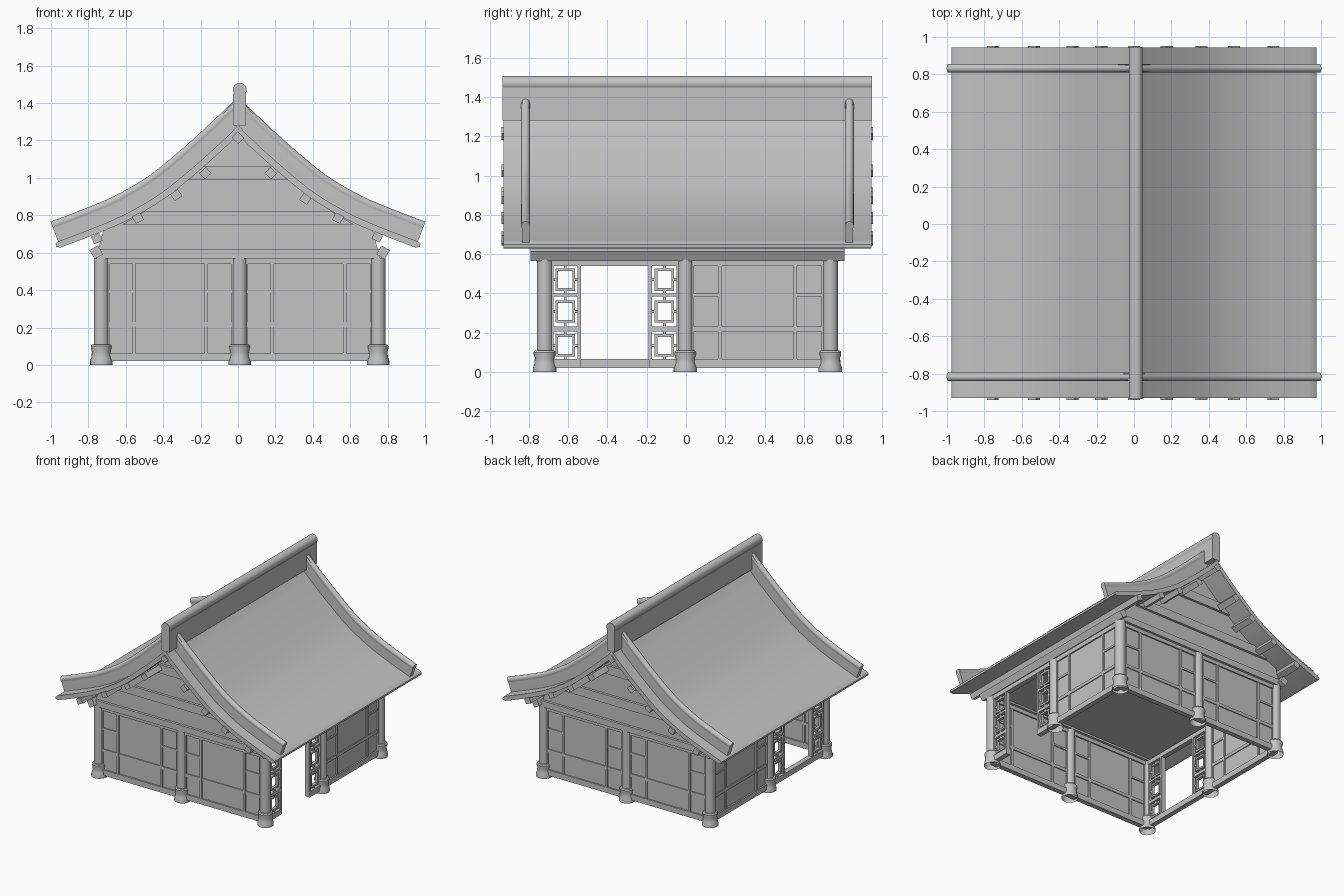
import bpy, bmesh, math
from mathutils import Vector, Matrix

if "Cube" in bpy.data.objects:
    bpy.data.objects.remove(bpy.data.objects["Cube"], do_unlink=True)

CX, CY = 0.009, 0.0075   # middle of the walls
PX, PY = 0.74, 0.7275    # post spacing
MID_Y = CY - 0.011       # middle post on the long sides
grey = bpy.data.materials.new("plain_grey")
grey.use_nodes = True
grey.diffuse_color = (0.55, 0.55, 0.55, 1)
grey.node_tree.nodes["Principled BSDF"].inputs["Base Color"].default_value = grey.diffuse_color


def finish(name, bm, smooth=True):
    bmesh.ops.recalc_face_normals(bm, faces=bm.faces)
    me = bpy.data.meshes.new(name)
    bm.to_mesh(me)
    bm.free()
    me.materials.append(grey)
    ob = bpy.data.objects.new(name, me)
    bpy.context.scene.collection.objects.link(ob)
    if smooth:
        bpy.ops.object.select_all(action='DESELECT')
        ob.select_set(True)
        bpy.context.view_layer.objects.active = ob
        bpy.ops.object.shade_smooth_by_angle(angle=math.radians(30))


def loft(bm, rings, caps=True):
    """Skin a row of closed rings and optionally cap both ends."""
    vs = [[bm.verts.new(p) for p in r] for r in rings]
    n = len(vs[0])
    for a, b in zip(vs, vs[1:]):
        for i in range(n):
            j = (i + 1) % n
            bm.faces.new((a[i], a[j], b[j], b[i]))
    if caps:
        bm.faces.new(vs[0])
        bm.faces.new(vs[-1])


def prism(bm, profile, y0, y1):
    loft(bm, [[(x, y, z) for x, z in profile] for y in (y0, y1)])


def box(bm, lo, hi, tilt=0):
    lo, hi = Vector(lo), Vector(hi)
    m = Matrix.Translation((lo + hi) / 2) @ Matrix.Rotation(tilt, 4, 'Y') @ Matrix.Diagonal((*(hi - lo), 1))
    bmesh.ops.create_cube(bm, size=1, matrix=m)


# Roof curve: smooth path through a few points, with normals
KEYS = [(-0.05, 1.375), (0.13, 1.205), (0.27, 1.08), (0.436, 0.947),
        (0.628, 0.835), (0.824, 0.752), (0.975, 0.695)]


def spline(keys, steps=5):
    k = [Vector(p) for p in keys]
    k = [2 * k[0] - k[1]] + k + [2 * k[-1] - k[-2]]
    out = []
    for a, b, c, d in zip(k, k[1:], k[2:], k[3:]):
        for s in range(steps):
            t = s / steps
            out.append(0.5 * (2 * b + (c - a) * t + (2 * a - 5 * b + 4 * c - d) * t * t
                              + (3 * b - a - 3 * c + d) * t ** 3))
    return out + [k[-2]]


path = spline(KEYS)
normals = []
for i in range(len(path)):
    d = (path[min(i + 1, len(path) - 1)] - path[max(i - 1, 0)]).normalized()
    normals.append(Vector((-d.y, d.x)))


def offset(depth, apex):
    """Right half of a line lying below the roof curve, starting at the apex."""
    return [Vector((0, apex))] + [q for q in (p - depth * n for p, n in zip(path, normals)) if q.x > 0.01]


def mirrored(half):
    """Whole line from left eave to right eave, sharing the middle point."""
    return [(-p.x, p.y) for p in reversed(half[1:])] + [(p.x, p.y) for p in half]


# Thin roof slab with its eaves cut plumb
skin = offset(0.037, 1.285) + [Vector((0.975, 0.648)), Vector((0.973, 0.632))]
under = offset(0.072, 1.235)
bm = bmesh.new()
prism(bm, mirrored(skin) + mirrored(under)[::-1], CY - 0.9375, CY + 0.9375)
finish("roof", bm)

# Raised rolls running down the roof near each gable
arch = [(-0.019, -0.05), (-0.019, 0.036)]
arch += [(-0.023 * math.cos(a), 0.053 + 0.023 * math.sin(a))
         for a in [math.radians(-35 + 250 * i / 12) for i in range(13)]]
arch += [(0.019, 0.036), (0.019, -0.05)]
bm = bmesh.new()
for sx in (-1, 1):
    for y in (CY - 0.825, CY + 0.825):
        loft(bm, [[(sx * (p + n * h).x, y + w, (p + n * h).y) for w, h in arch]
                  for p, n in zip(path, normals)])
finish("gable_rolls", bm)

# Ridge: upright wall with a round cap
bm = bmesh.new()
box(bm, (CX - 0.036, CY - 0.943, 1.28), (CX + 0.034, CY + 0.939, 1.45))
cap = [(CX + 0.037 * math.cos(a), 1.471 + 0.037 * math.sin(a)) for a in [math.tau * i / 20 for i in range(20)]]
prism(bm, cap, CY - 0.943, CY + 0.939)
finish("ridge", bm)

# Purlins under the roof, poking out at both gables
bm = bmesh.new()
for x, z, tilt in [(0, 1.215, 45), (0.175, 1.025, 42), (-0.175, 1.025, -42), (0.36, 0.888, 33),
                   (-0.33, 0.908, -33), (0.535, 0.785, 27), (-0.535, 0.785, -27),
                   (0.745, 0.685, 24), (-0.755, 0.675, -24)]:
    box(bm, (x - 0.024, CY - 0.948, z - 0.022), (x + 0.024, CY + 0.945, z + 0.022), math.radians(tilt))
finish("purlins", bm, False)

# Eave beams on top of the side posts
bm = bmesh.new()
for sx in (-1, 1):
    x = CX + sx * 0.767
    box(bm, (x - 0.026, CY - 0.8, 0.575), (x + 0.026, CY + 0.8, 0.63), sx * math.radians(30))
finish("eave_beams", bm, False)

# Gable walls and their stacked cross planks, trimmed to the roof
bm = bmesh.new()
gable = [p for p in mirrored(under) if abs(p[0]) < 0.76]
for sy in (-1, 1):
    y = CY + sy * PY
    prism(bm, gable + [(0.76, 0.57), (-0.76, 0.57)], y - 0.02, y + 0.02)
    for low, high, z0, z1 in [(0.76, 0.76, 0.57, 0.62), (0.62, 0.5, 0.75, 0.82), (0.29, 0.205, 0.99, 1.06)]:
        prism(bm, [(-low, z0), (low, z0), (high, z1), (-high, z1)], y - 0.04, y + 0.04)
finish("gable_walls", bm, False)

# Ceiling
bm = bmesh.new()
box(bm, (CX - 0.75, CY - PY, 0.585), (CX + 0.75, CY + PY, 0.6))
finish("ceiling", bm, False)

# Round posts on flared hollow feet
profile = [(0.06, 0), (0.06, 0.02), (0.053, 0.04), (0.05, 0.07), (0.056, 0.09),
           (0.056, 0.1), (0.05, 0.108), (0.04, 0.11), (0.04, 0.572)]
bm = bmesh.new()
for ix in (-1, 0, 1):
    for y in (CY - PY, MID_Y, CY + PY):
        if ix or y != MID_Y:
            loft(bm, [[(CX + ix * PX + r * math.cos(a), y + r * math.sin(a), z)
                       for a in [math.tau * i / 20 for i in range(20)]] for r, z in profile], caps=False)
finish("posts", bm)


def bay(bm, along_x, fixed, start, length, is_open, threshold):
    """One wall bay between two posts; u runs along the wall."""
    def slab(u0, u1, z0, z1, depth):
        lo, hi = (start + u0, fixed - depth, z0), (start + u1, fixed + depth, z1)
        if not along_x:
            lo, hi = (lo[1], lo[0], z0), (hi[1], hi[0], z1)
        box(bm, lo, hi)

    sills = [(0, length)] if threshold else [(0, 0.184), (length - 0.184, length)]
    for u0, u1 in sills:
        slab(u0, u1, 0.02, 0.065, 0.02)
    slab(0, length, 0.54, 0.575, 0.02)
    rails = [(0.205, 0.23), (0.385, 0.4)]
    cells = [(0.065, 0.205), (0.23, 0.385), (0.4, 0.54)]
    for u0, u1 in [(0.035, 0.175), (length - 0.178, length - 0.035)]:
        for u in (u0, u1):
            slab(u - 0.009, u + 0.009, 0.06, 0.545, 0.018)
        for z0, z1 in rails:
            slab(u0, u1, z0, z1, 0.016)
        if is_open:
            # square rings held by short pegs
            mid = (u0 + u1) / 2
            for c0, c1 in cells:
                z = (c0 + c1) / 2
                for s in (-1, 1):
                    a, b = sorted((mid + s * 0.036, mid + s * 0.05))
                    slab(a, b, z - 0.057, z + 0.057, 0.012)
                    a, b = sorted((z + s * 0.043, z + s * 0.057))
                    slab(mid - 0.036, mid + 0.036, a, b, 0.012)
                    a, b = sorted((z + s * 0.055, z + s * (c1 - c0) / 2))
                    slab(mid - 0.007, mid + 0.007, a, b, 0.01)
                    a, b = sorted((mid + s * 0.049, mid + s * 0.065))
                    slab(a, b, z - 0.007, z + 0.007, 0.01)
    if not is_open:
        slab(0, length, 0.03, 0.56, 0.008)
        slab(0.175, length - 0.175, *rails[0], 0.016)


# Panelled walls; the forward bay on each side is a doorway
columns = [CX - PX, CX, CX + PX]
rows = [CY - PY, MID_Y, CY + PY]
for name, along_x, fixed in [("front_wall", True, CY - PY), ("back_wall", True, CY + PY),
                             ("left_wall", False, CX + PX), ("right_wall", False, CX - PX)]:
    bm = bmesh.new()
    stops = columns if along_x else rows
    for i in range(2):
        doorway = not along_x and i == 0
        bay(bm, along_x, fixed, stops[i], stops[i + 1] - stops[i], doorway,
            not (doorway and name == "left_wall"))
    finish(name, bm, False)
